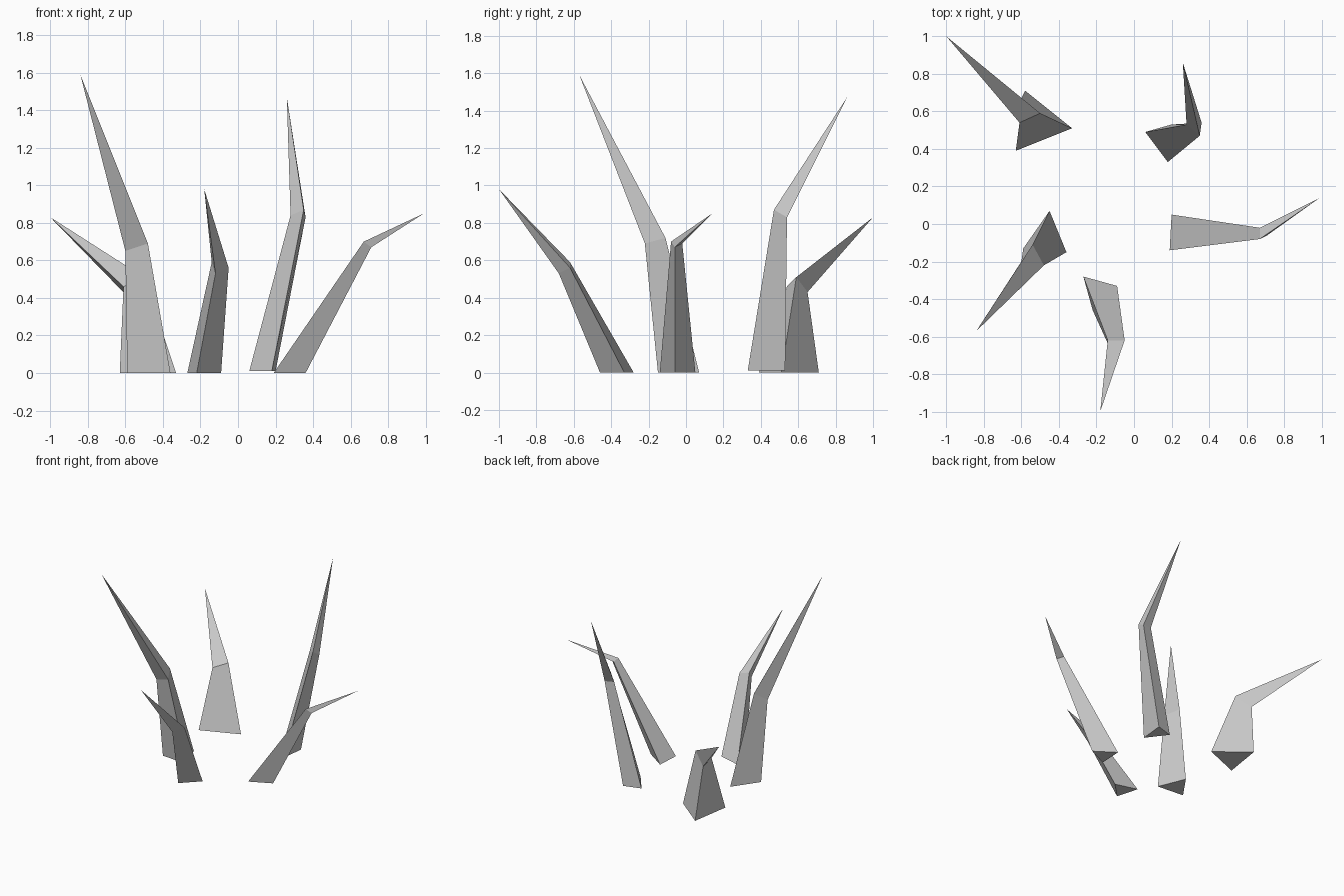
import bpy, bmesh

if "Cube" in bpy.data.objects:
    bpy.data.objects.remove(bpy.data.objects["Cube"])


def blade(name, base, bend, tip, ground=0.0):
    """Three-sided blade: ground triangle -> bend triangle -> pointed tip."""
    bm = bmesh.new()
    low = [bm.verts.new((x, y, ground)) for x, y in base]
    mid = [bm.verts.new(p) for p in bend]
    top = bm.verts.new(tip)
    bm.faces.new(low[::-1])
    for i in range(3):
        j = (i + 1) % 3
        bm.faces.new((low[i], low[j], mid[j], mid[i]))
        bm.faces.new((mid[i], mid[j], top))
    bmesh.ops.recalc_face_normals(bm, faces=bm.faces)
    mesh = bpy.data.meshes.new(name)
    bm.to_mesh(mesh)
    bm.free()
    obj = bpy.data.objects.new(name, mesh)
    bpy.context.collection.objects.link(obj)
    return obj


# short blade, back left
blade("grass_blade_back_left",
      [(-0.63, 0.39), (-0.33, 0.51), (-0.58, 0.71)],
      [(-0.61, 0.54, 0.46), (-0.50, 0.59, 0.51), (-0.61, 0.65, 0.43)],
      (-1.0, 1.0, 0.83))

# tallest blade, left
blade("grass_blade_left",
      [(-0.36, -0.15), (-0.45, 0.07), (-0.59, -0.13)],
      [(-0.48, -0.22, 0.69), (-0.54, -0.11, 0.72), (-0.60, -0.20, 0.65)],
      (-0.84, -0.57, 1.59))

# front blade
blade("grass_blade_front",
      [(-0.27, -0.28), (-0.22, -0.46), (-0.09, -0.33)],
      [(-0.14, -0.62, 0.59), (-0.12, -0.68, 0.53), (-0.05, -0.62, 0.56)],
      (-0.18, -1.0, 0.98))

# tall blade, back right
blade("grass_blade_back_right",
      [(0.06, 0.49), (0.18, 0.33), (0.20, 0.53)],
      [(0.28, 0.53, 0.84), (0.35, 0.47, 0.87), (0.36, 0.54, 0.83)],
      (0.26, 0.86, 1.47), ground=0.01)

# strongly leaning blade, right
blade("grass_blade_right",
      [(0.20, 0.05), (0.19, -0.14), (0.36, -0.06)],
      [(0.67, -0.02, 0.69), (0.67, -0.08, 0.70), (0.71, -0.06, 0.67)],
      (0.99, 0.14, 0.85))
